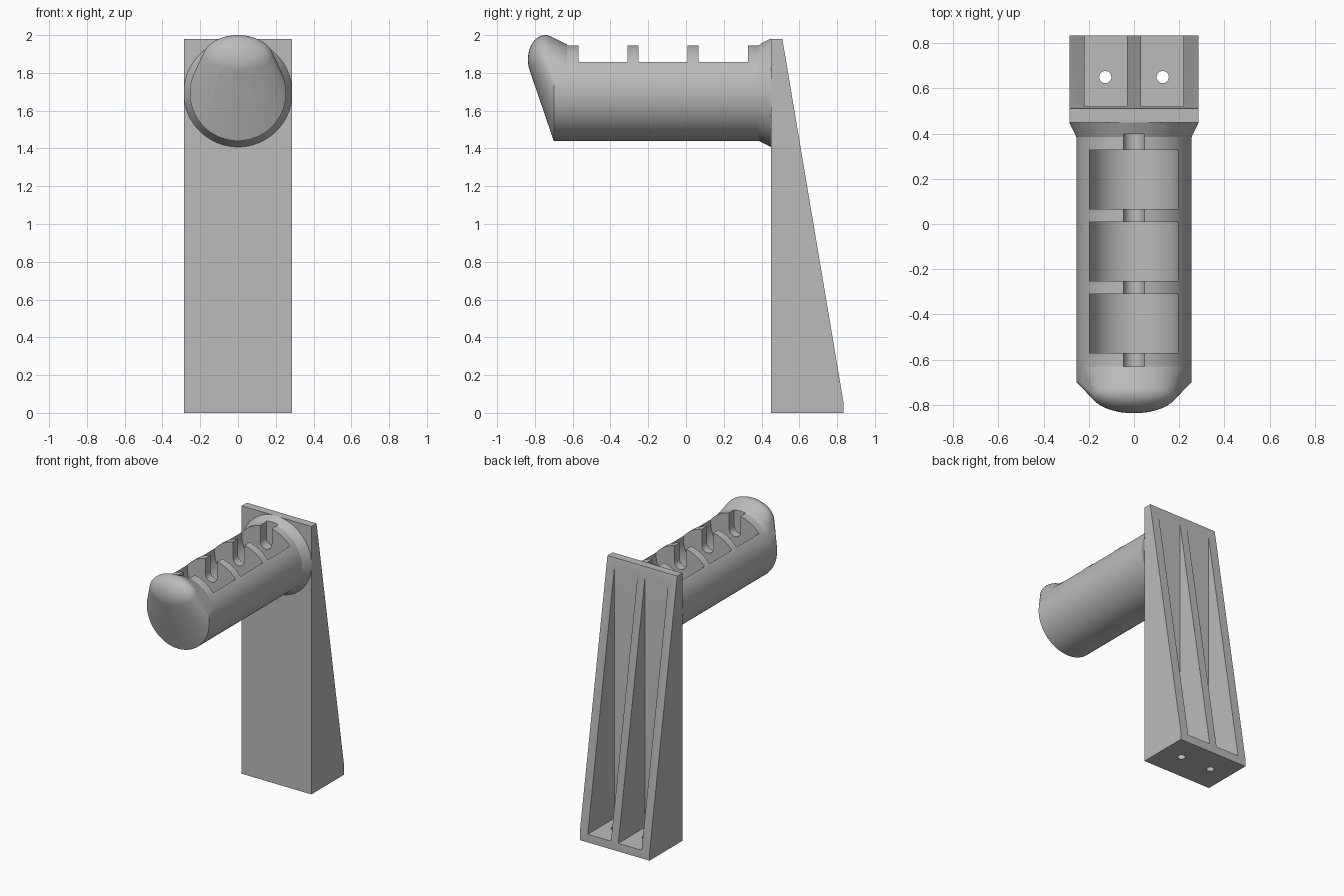
import bpy, bmesh, math
from mathutils import Matrix, Vector

cube = bpy.data.objects.get("Cube")
if cube:
    bpy.data.objects.remove(cube)

grey = bpy.data.materials.new("plain grey")
grey.use_nodes = True
colour = (0.5, 0.5, 0.5, 1)
grey.diffuse_color = colour
grey.node_tree.nodes["Principled BSDF"].inputs["Base Color"].default_value = colour

AXIS_Z = 1.695      # handle centre line
RADIUS = 0.255
SIDES = 96


def finish(name, bm):
    bmesh.ops.recalc_face_normals(bm, faces=bm.faces)
    mesh = bpy.data.meshes.new(name)
    bm.to_mesh(mesh)
    bm.free()
    obj = bpy.data.objects.new(name, mesh)
    bpy.context.collection.objects.link(obj)
    mesh.materials.append(grey)
    return obj


def prism(name, points, direction):
    """Extrude a flat outline along a direction."""
    bm = bmesh.new()
    face = bm.faces.new([bm.verts.new(p) for p in points])
    ext = bmesh.ops.extrude_face_region(bm, geom=[face])
    moved = [v for v in ext["geom"] if isinstance(v, bmesh.types.BMVert)]
    bmesh.ops.translate(bm, verts=moved, vec=direction)
    return finish(name, bm)


def trough(name, half_width, y0, y1, centre_z=1.83):
    """Round-bottomed channel cutter running along y."""
    pts = [(half_width, y0, 2.1)]
    for i in range(33):
        a = -math.pi * i / 32
        pts.append((half_width * math.cos(a), y0, centre_z + half_width * math.sin(a)))
    pts.append((-half_width, y0, 2.1))
    return prism(name, pts, (0, y1 - y0, 0))


def cut(target, cutter):
    cutter.hide_render = True
    mod = target.modifiers.new("cut", "BOOLEAN")
    mod.operation = "DIFFERENCE"
    mod.solver = "EXACT"
    mod.object = cutter
    bpy.context.view_layer.objects.active = target
    bpy.ops.object.modifier_apply(modifier=mod.name)
    bpy.data.objects.remove(cutter)


def smooth(obj, angle):
    bpy.ops.object.select_all(action="DESELECT")
    obj.select_set(True)
    bpy.context.view_layer.objects.active = obj
    bpy.ops.object.shade_smooth_by_angle(angle=math.radians(angle))


def ring(bm, y, radius):
    return [bm.verts.new((radius * math.cos(t), y, AXIS_Z + radius * math.sin(t)))
            for t in (2 * math.pi * i / SIDES for i in range(SIDES))]


# Tapered wall bracket with two open pockets and screw holes
side = [(0.45, 0), (0.833, 0), (0.833, 0.06), (0.51, 1.98), (0.45, 1.98)]
bracket = prism("bracket", [(-0.285, y, z) for y, z in side], (0.57, 0, 0))
for s in (-1, 1):
    floor = [(0.03, 0.52), (0.22, 0.52), (0.22, 1.0), (0.03, 1.0)]
    cut(bracket, prism("pocket_cutter", [(s * x, y, 0.06) for x, y in floor], (0, 0, 2.1)))
    hole = [(s * 0.127 + 0.027 * math.cos(math.tau * i / 32),
             0.65 + 0.027 * math.sin(math.tau * i / 32), -0.1) for i in range(32)]
    cut(bracket, prism("hole_cutter", hole, (0, 0, 0.3)))
smooth(bracket, 25)

# Round handle with a flared root
bm = bmesh.new()
rings = [ring(bm, y, r) for y, r in ((-0.63, RADIUS), (0.385, RADIUS), (0.45, 0.287))]
for a, b in zip(rings, rings[1:]):
    for i in range(SIDES):
        j = (i + 1) % SIDES
        bm.faces.new((a[i], a[j], b[j], b[i]))
bm.faces.new(rings[0])
bm.faces.new(rings[-1])
handle = finish("handle", bm)

# Three roller troughs joined by a narrow axle slot
for y0 in (-0.57, -0.252, 0.067):
    cut(handle, trough("roller_cutter", 0.197, y0, y0 + 0.26))
cut(handle, trough("axle_cutter", 0.047, -0.64, 0.398))
smooth(handle, 20)

# Upturned nose: hull of the handle end and a flattened ball
bm = bmesh.new()
ring(bm, -0.63, RADIUS)
ring(bm, -0.70, RADIUS)
place = Matrix.Translation(Vector((0, -0.745, 1.87))) @ Matrix.Diagonal((0.19, 0.092, 0.13, 1))
bmesh.ops.create_uvsphere(bm, u_segments=48, v_segments=32, radius=1, matrix=place)
bmesh.ops.delete(bm, geom=bm.faces[:], context="FACES_ONLY")
bmesh.ops.delete(bm, geom=bm.edges[:], context="EDGES_FACES")
if not bm.verts:
    ring(bm, -0.63, RADIUS)
    ring(bm, -0.70, RADIUS)
    bmesh.ops.create_uvsphere(bm, u_segments=48, v_segments=32, radius=1, matrix=place)
bmesh.ops.convex_hull(bm, input=bm.verts[:], use_existing_faces=False)
loose = [v for v in bm.verts if not v.link_faces]
bmesh.ops.delete(bm, geom=loose, context="VERTS")
inner = [f for f in bm.faces if any(not e.is_manifold for e in f.edges)]
bmesh.ops.delete(bm, geom=inner, context="FACES")
nose = finish("nose", bm)
smooth(nose, 25)
